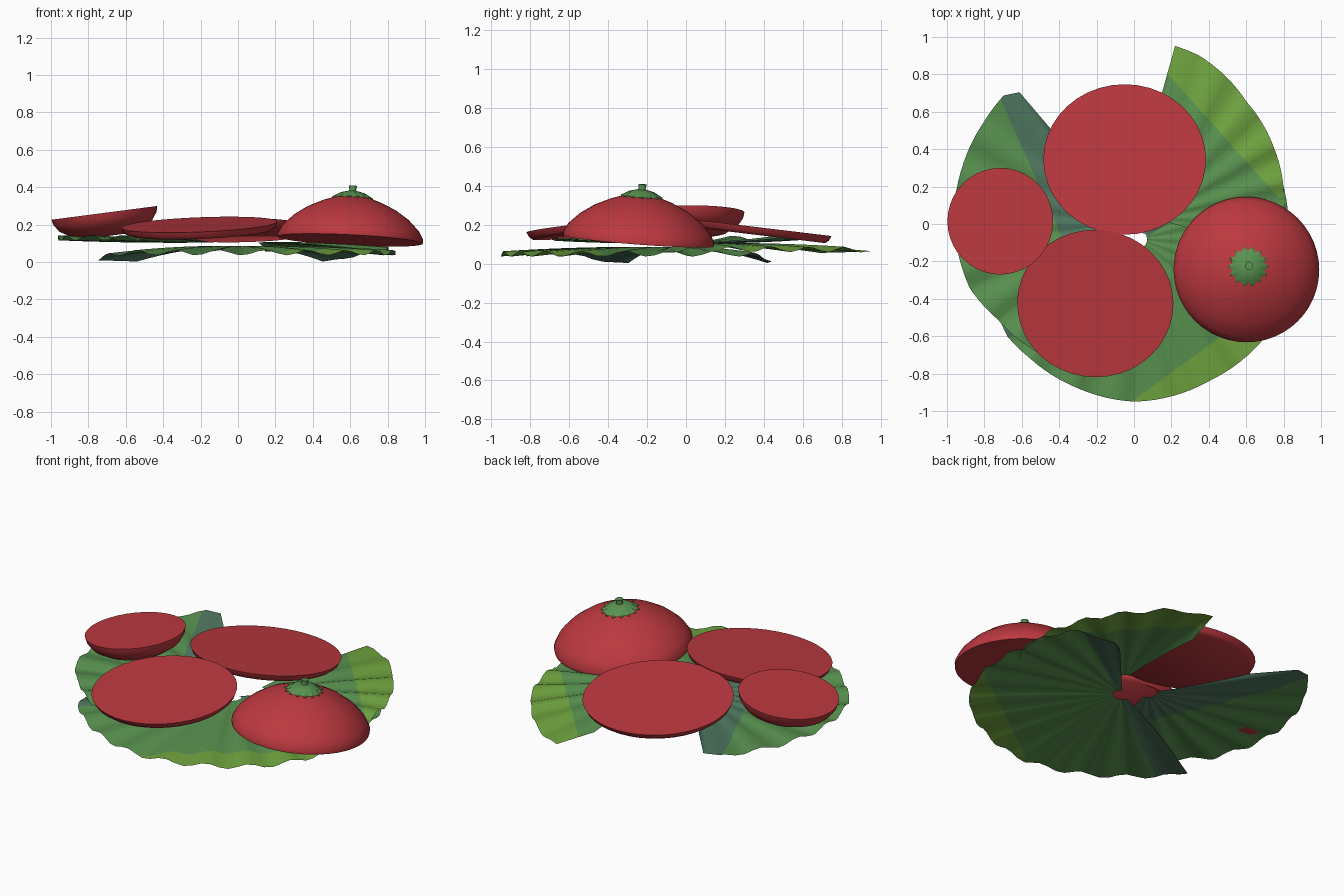
import bpy, bmesh, math
from mathutils import Vector, Matrix

if "Cube" in bpy.data.objects:
    bpy.data.objects.remove(bpy.data.objects["Cube"])


def material(name, rgb):
    m = bpy.data.materials.new(name)
    m.diffuse_color = (*rgb, 1)
    m.use_nodes = True
    m.node_tree.nodes["Principled BSDF"].inputs["Base Color"].default_value = m.diffuse_color
    return m


RED = material("tomato red", (0.50, 0.04, 0.05))
GREEN = material("leaf green", (0.10, 0.29, 0.08))
LIME = material("lime green", (0.16, 0.37, 0.05))
TEAL = material("blue green", (0.08, 0.19, 0.12))


def finish(name, bm, mats, angle=40):
    me = bpy.data.meshes.new(name)
    bm.to_mesh(me)
    bm.free()
    ob = bpy.data.objects.new(name, me)
    bpy.context.collection.objects.link(ob)
    for m in mats:
        me.materials.append(m)
    bpy.ops.object.select_all(action='DESELECT')
    ob.select_set(True)
    bpy.context.view_layer.objects.active = ob
    bpy.ops.object.shade_smooth_by_angle(angle=math.radians(angle))
    return ob


def revolve(name, profile, mat, pos, slope, scale=(1, 1), n=40, star=None):
    """Turn (radius, height) rings about z, then tilt to the given x and y slopes."""
    bm = bmesh.new()
    rings = []
    for k, (r, h) in enumerate(profile):
        ring = []
        for i in range(n):
            a = 2 * math.pi * i / n
            rr = r * (star[k] if star and i % 2 else 1)
            ring.append(bm.verts.new((rr * math.cos(a) * scale[0], rr * math.sin(a) * scale[1], h)))
        rings.append(ring)
    for lo, hi in zip(rings, rings[1:]):
        for i in range(n):
            j = (i + 1) % n
            bm.faces.new((lo[i], lo[j], hi[j], hi[i]))
    bm.faces.new(rings[0][::-1])
    bm.faces.new(rings[-1])
    bmesh.ops.recalc_face_normals(bm, faces=bm.faces)
    rot = Vector((0, 0, 1)).rotation_difference(Vector((-slope[0], -slope[1], 1)))
    bm.transform(Matrix.Translation(pos) @ rot.to_matrix().to_4x4())
    return finish(name, bm, [mat])


def leaf(name, pivot, outline, z_mid, z_edge, z_end, direction, bands):
    """Rippled fan with radius given by (angle, radius) points and straight colour bands."""
    bm = bmesh.new()
    a0, a1 = outline[0][0], outline[-1][0]
    steps = int(abs(a1 - a0) / 3.4)
    angles = sorted({a0 + (a1 - a0) * i / steps for i in range(steps + 1)} | {p[0] for p in outline})
    pts = sorted(outline)

    def radius(a):
        for (p, r), (q, s) in zip(pts, pts[1:]):
            if p <= a <= q:
                return r + (s - r) * (a - p) / (q - p)
        return pts[-1][1]

    rows = 8
    cols = []
    for a in angles:
        t = math.radians(a)
        end = max(0, 1 - min(abs(a - a0), abs(a - a1)) / 22) ** 1.5
        col = []
        for k in range(rows + 1):
            f = 0.06 + 0.94 * k / rows
            r = radius(a) * f
            z = z_mid + (z_edge + (z_end - z_edge) * end - z_mid) * f ** 2
            z += 0.014 * f * (1 - end) * math.cos(22 * t)
            col.append(bm.verts.new((pivot[0] + r * math.cos(t), pivot[1] + r * math.sin(t), z)))
        cols.append(col)
    for c, d in zip(cols, cols[1:]):
        for k in range(rows):
            bm.faces.new((c[k], c[k + 1], d[k + 1], d[k]))
    # cut the colour borders, then colour by distance along the leaf
    t = math.radians(direction)
    u = Vector((math.cos(t), math.sin(t), 0))
    for b in bands:
        bmesh.ops.bisect_plane(bm, geom=bm.verts[:] + bm.edges[:] + bm.faces[:],
                               plane_co=u * b, plane_no=u)
    for f in bm.faces:
        d = f.calc_center_median().dot(u)
        f.material_index = 2 if d < bands[0] else 1 if d > bands[1] else 0
    return finish(name, bm, [GREEN, LIME, TEAL], 60)


# Lettuce leaves
leaf("lower_leaf", (0.02, -0.08),
     [(49, 0.66), (47, 0.71), (28, 0.84), (6, 0.81), (-15, 0.84), (-37, 0.86), (-63, 0.85),
      (-91, 0.87), (-112, 0.86), (-132, 0.86), (-143, 0.87), (-156, 0.84), (-159, 0.6)],
     0.085, 0.05, 0.003, -54, (0.1, 0.76))
leaf("right_leaf", (0.1, 0.03),
     [(86, 0.66), (82.6, 0.93), (74, 0.905), (51, 0.80), (30, 0.75), (14, 0.72), (-2, 0.70), (-15, 0.66)],
     0.105, 0.073, 0.055, 42, (0.13, 0.67))
leaf("left_leaf", (-0.1, 0.0),
     [(124, 0.6), (126, 0.87), (131, 0.91), (142, 0.89), (160, 0.873), (173, 0.866), (187, 0.856),
      (204, 0.85), (219, 0.81), (244, 0.80), (257, 0.74)],
     0.105, 0.13, 0.135, 204, (0.38, 0.94))

# Thin tomato slices
slice_profile = [(0.93, -0.04), (0.975, -0.025), (1, 0)]
revolve("back_slice", slice_profile, RED, (-0.05, 0.345, 0.19), (0.0, -0.12), (0.435, 0.405))
revolve("front_slice", slice_profile, RED, (-0.207, -0.425, 0.2), (0.04, 0.1), (0.418, 0.396))

# Tomato end piece, cut side up, with a dimple below
revolve("end_piece", [(0.012, -0.09), (0.05, -0.115), (0.1, -0.125), (0.19, -0.105), (0.25, -0.07),
                      (0.278, -0.03), (0.285, 0)], RED, (-0.715, 0.015, 0.263), (0.13, 0))

# Half tomato, cut side down, with calyx and stem
pos, tilt = (0.6, -0.245, 0.117), (-0.05, -0.075)
revolve("tomato_half", [(0.388, 0), (0.39, 0.02), (0.365, 0.065), (0.31, 0.12), (0.24, 0.168),
                        (0.155, 0.208), (0.08, 0.232), (0.02, 0.238)], RED, pos, tilt, n=48)
revolve("calyx", [(0.11, 0.223), (0.11, 0.229), (0.065, 0.254), (0.025, 0.264)], GREEN, pos, tilt,
        n=28, star=(0.8, 0.8, 1, 1))
revolve("stem", [(0.024, 0.25), (0.018, 0.27), (0.022, 0.292)], GREEN, pos, tilt, n=12)
